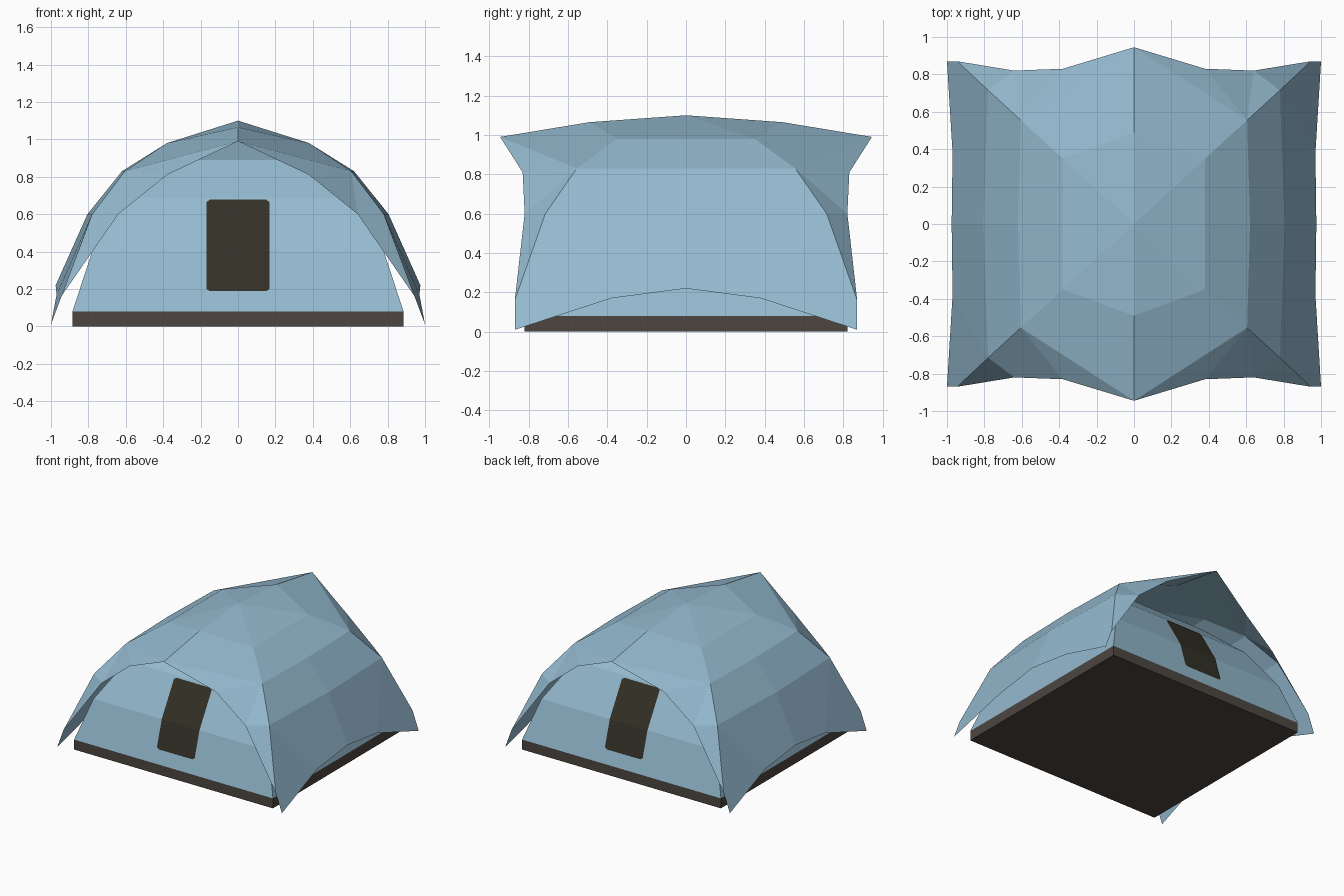
import bpy, bmesh
from mathutils import Vector

if "Cube" in bpy.data.objects:
    bpy.data.objects.remove(bpy.data.objects["Cube"])


def material(name, rgb):
    m = bpy.data.materials.new(name)
    m.diffuse_color = (*rgb, 1)
    m.use_nodes = True
    m.node_tree.nodes["Principled BSDF"].inputs["Base Color"].default_value = m.diffuse_color
    return m


FABRIC = material("pale blue fabric", (0.30, 0.495, 0.63))
GROUND = material("brown grey groundsheet", (0.074, 0.061, 0.053))
DOOR = material("dark olive mesh", (0.033, 0.030, 0.019))


def part(name, points, faces, mat, axes=(True, True)):
    """One section of a shell, faces turned outward, mirrored about the chosen axes."""
    bm = bmesh.new()
    verts = {k: bm.verts.new(p) for k, p in points.items()}
    for f in faces:
        face = bm.faces.new([verts[k] for k in f])
        face.normal_update()
        if face.normal.dot(face.calc_center_median() - Vector((0, 0, 0.1))) < 0:
            face.normal_flip()
    mesh = bpy.data.meshes.new(name)
    bm.to_mesh(mesh)
    bm.free()
    mesh.materials.append(mat)
    ob = bpy.data.objects.new(name, mesh)
    bpy.context.collection.objects.link(ob)
    mod = ob.modifiers.new("mirror", 'MIRROR')
    mod.use_axis = (*axes, False)
    mod.merge_threshold = 0.001
    return ob


# Groundsheet slab
bpy.ops.mesh.primitive_cube_add(size=1, location=(0, 0, 0.04))
slab = bpy.context.object
slab.name = "groundsheet"
slab.scale = (1.77, 1.64, 0.08)
slab.data.materials.append(GROUND)

# Inner tent: square rings along the diagonal poles (x, y, z), one quarter
rings = [(0.885, 0.82, 0.08), (0.78, 0.725, 0.40), (0.60, 0.555, 0.69), (0.37, 0.345, 0.89)]
pts, faces = {"top": (0, 0, 1.0)}, []
for i, (x, y, z) in enumerate(rings):
    pts[f"f{i}"] = (0, -y, z)
    pts[f"c{i}"] = (x, -y, z)
    pts[f"s{i}"] = (x, 0, z)
    if i:
        for a in "fs":
            faces.append((f"{a}{i-1}", f"c{i-1}", f"c{i}", f"{a}{i}"))
faces += [("f3", "c3", "top"), ("s3", "c3", "top")]
part("inner_tent", pts, faces, FABRIC)

# Flysheet quarter: d = diagonal pole, s = side centre, e = awning edge, h = side hem
fly = {
    "top": (0, 0, 1.10),
    "d1": (0.38, -0.35, 0.98), "d2": (0.605, -0.555, 0.83),
    "d3": (0.78, -0.715, 0.60), "d4": (0.945, -0.87, 0.16),
    "s1": (0.38, 0, 0.98), "s2": (0.62, 0, 0.83), "s3": (0.805, 0, 0.60),
    "ridge": (0, -0.49, 1.065),
    "e0": (0, -0.945, 0.99), "e1": (0.38, -0.83, 0.81), "e2": (0.64, -0.82, 0.60),
    "h0": (0.975, 0, 0.22), "h1": (0.97, -0.38, 0.17), "h2": (1.0, -0.87, 0.01),
}
part("flysheet", fly, [
    ("top", "d1", "s1"), ("s1", "d1", "d2", "s2"), ("s2", "d2", "d3", "s3"),
    ("s3", "d3", "h1", "h0"), ("d3", "d4", "h2", "h1"),
    ("top", "ridge", "d1"), ("ridge", "e0", "d2", "d1"),
    ("e0", "e1", "d2"), ("e1", "e2", "d2"), ("e2", "d3", "d2"), ("e2", "d4", "d3"),
], FABRIC)


# Doors: thin panels lying on the front and back walls, bent with the wall
def wall_y(z):
    for (_, y0, z0), (_, y1, z1) in zip(rings, rings[1:]):
        if z <= z1:
            return -(y0 + (y1 - y0) * (z - z0) / (z1 - z0)) - 0.006


rows = [(0.15, 0.188), (0.168, 0.20), (0.168, 0.40), (0.168, 0.665), (0.15, 0.678)]
pts, faces = {}, []
for i, (w, z) in enumerate(rows):
    pts[f"l{i}"] = (-w, wall_y(z), z)
    pts[f"r{i}"] = (w, wall_y(z), z)
    if i:
        faces.append((f"l{i-1}", f"r{i-1}", f"r{i}", f"l{i}"))
part("doors", pts, faces, DOOR, (False, True))
